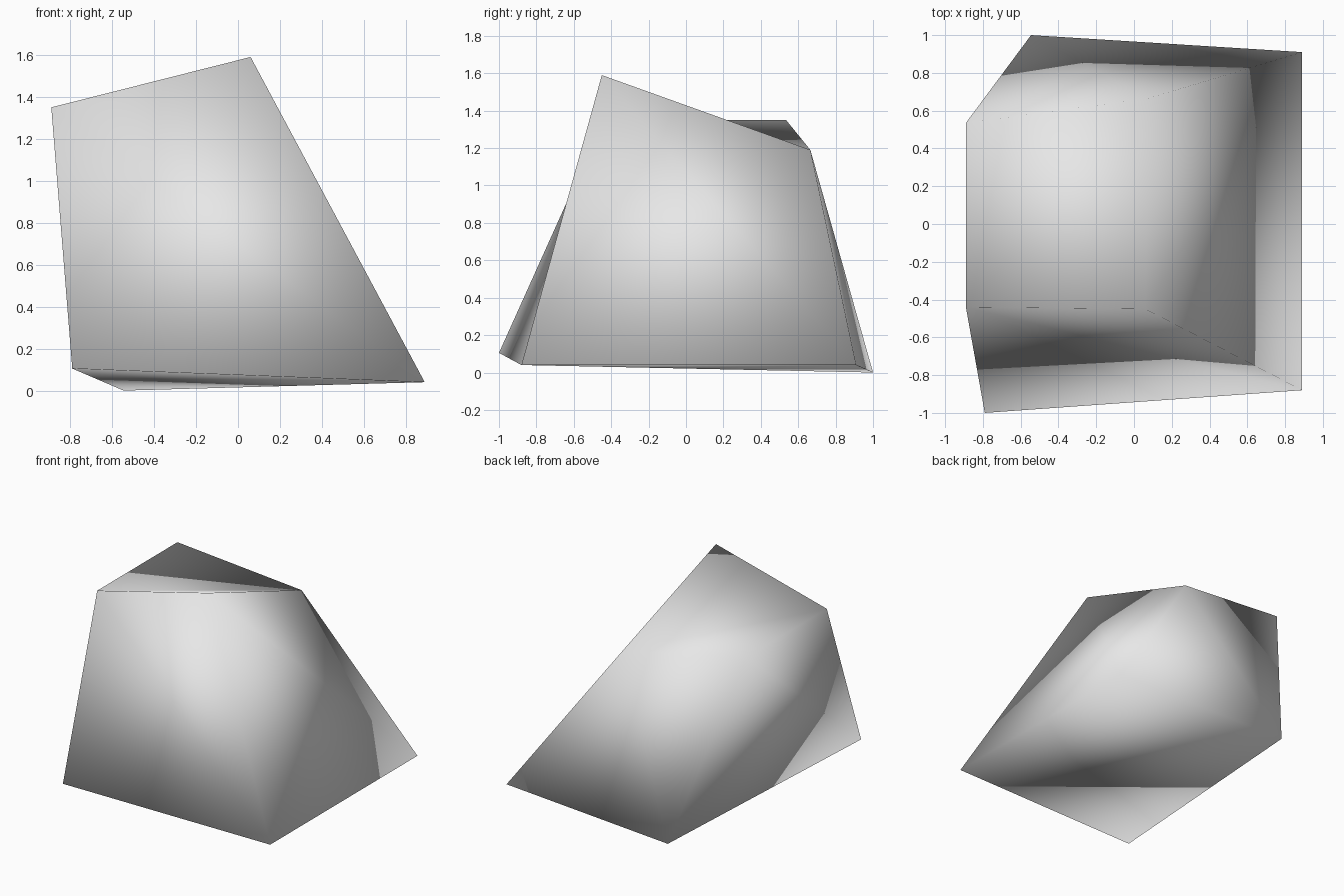
import bpy
import bmesh

old = bpy.data.objects.get("Cube")
if old:
    bpy.data.objects.remove(old, do_unlink=True)

# Plain grey stone material
stone = bpy.data.materials.new("stone_grey")
stone.use_nodes = True
colour = (0.8, 0.8, 0.8, 1.0)
stone.diffuse_color = colour
stone.node_tree.nodes["Principled BSDF"].inputs["Base Color"].default_value = colour

# Eight displaced block corners: t/b = top/bottom, f/k = front/back, n/p = -x/+x side
corners = {
    "tfn": (-0.89, -0.44, 1.35), "tfp": (0.06, -0.45, 1.59),
    "tkn": (-0.89, 0.535, 1.35), "tkp": (0.075, 0.665, 1.19),
    "bfn": (-0.79, -1.0, 0.105), "bfp": (0.89, -0.88, 0.04),
    "bkn": (-0.545, 1.0, 0.0), "bkp": (0.89, 0.91, 0.04),
}

# Each side is folded along the diagonal from its first to its third corner
sides = [
    "tfn tfp tkp tkn",  # top
    "tfn bfn bfp tfp",  # front
    "tfp bfp bkp tkp",  # +x side
    "tkp bkp bkn tkn",  # back
    "tkn bkn bfn tfn",  # -x side
    "bfp bfn bkn bkp",  # bottom
]

bm = bmesh.new()
vert = {name: bm.verts.new(co) for name, co in corners.items()}
for side in sides:
    a, b, c, d = (vert[name] for name in side.split())
    bm.faces.new((a, b, c))
    bm.faces.new((a, c, d))
bmesh.ops.recalc_face_normals(bm, faces=bm.faces)
for face in bm.faces:
    face.smooth = True

mesh = bpy.data.meshes.new("rock")
bm.to_mesh(mesh)
bm.free()
mesh.materials.append(stone)
rock = bpy.data.objects.new("rock", mesh)
bpy.context.collection.objects.link(rock)
